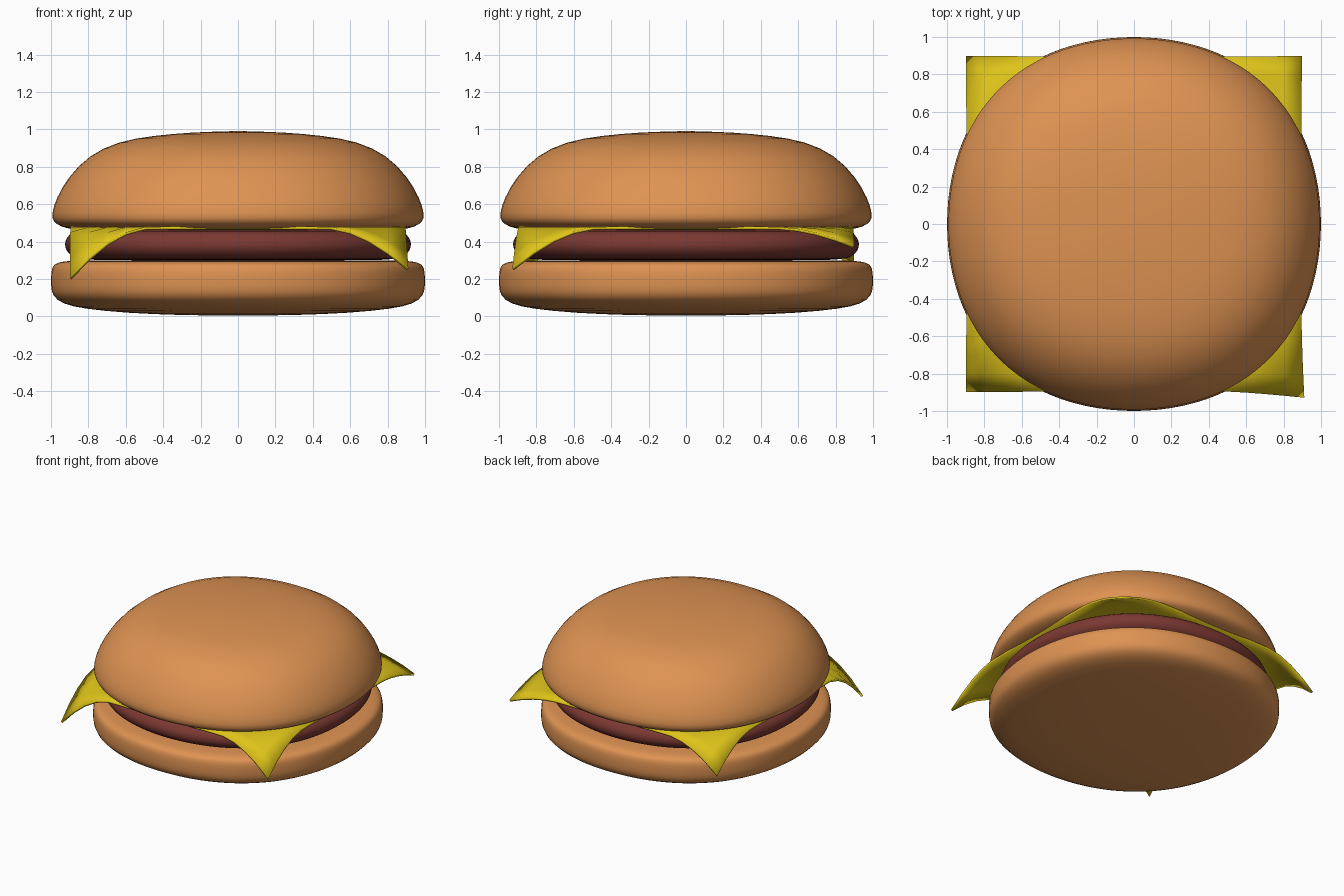
import bpy
import bmesh
from math import sin, cos, pi

cube = bpy.data.objects.get("Cube")
if cube:
    bpy.data.objects.remove(cube, do_unlink=True)


def make_material(name, rgb):
    mat = bpy.data.materials.new(name)
    mat.use_nodes = True
    mat.diffuse_color = (*rgb, 1)
    bsdf = mat.node_tree.nodes["Principled BSDF"]
    bsdf.inputs["Base Color"].default_value = (*rgb, 1)
    bsdf.inputs["Roughness"].default_value = 0.7
    return mat


def make_object(name, bm, mat):
    bmesh.ops.recalc_face_normals(bm, faces=bm.faces)
    for face in bm.faces:
        face.smooth = True
    mesh = bpy.data.meshes.new(name)
    bm.to_mesh(mesh)
    bm.free()
    mesh.materials.append(mat)
    obj = bpy.data.objects.new(name, mesh)
    bpy.context.collection.objects.link(obj)
    return obj


def rounded_lathe(name, profile, mat, segments=48):
    """Spin a (radius, height) profile, a touch fuller on the diagonals."""
    bm = bmesh.new()
    rings = []
    for radius, z in profile[1:-1]:
        ring = []
        for i in range(segments):
            a = 2 * pi * i / segments
            r = radius * (1 + 0.03 * sin(2 * a) ** 2)
            ring.append(bm.verts.new((r * cos(a), r * sin(a), z)))
        rings.append(ring)
    first = bm.verts.new((0, 0, profile[0][1]))
    last = bm.verts.new((0, 0, profile[-1][1]))
    for i in range(segments):
        j = (i + 1) % segments
        bm.faces.new((first, rings[0][i], rings[0][j]))
        bm.faces.new((last, rings[-1][j], rings[-1][i]))
        for low, high in zip(rings, rings[1:]):
            bm.faces.new((low[i], low[j], high[j], high[i]))
    obj = make_object(name, bm, mat)
    subsurf = obj.modifiers.new("Smooth", 'SUBSURF')
    subsurf.levels = subsurf.render_levels = 1
    return obj


bun = make_material("toasted bun", (0.73, 0.29, 0.085))
meat = make_material("cooked meat", (0.20, 0.04, 0.032))
yellow = make_material("yellow cheese", (0.73, 0.55, 0.01))

# Bottom bun: straight side, shallow curved base
rounded_lathe("bottom_bun", [
    (0, 0.005), (0.3, 0.006), (0.6, 0.018), (0.82, 0.04), (0.94, 0.065),
    (0.995, 0.11), (1.002, 0.16), (1.002, 0.24), (0.99, 0.28),
    (0.94, 0.295), (0.85, 0.3), (0.4, 0.3), (0, 0.3)], bun)

# Patty: flat disc with a rounded rim
rounded_lathe("patty", [
    (0, 0.3), (0.5, 0.3), (0.84, 0.3), (0.89, 0.32), (0.92, 0.35),
    (0.93, 0.385), (0.92, 0.42), (0.89, 0.45), (0.84, 0.465),
    (0.5, 0.465), (0, 0.465)], meat)

# Top bun: domed crown with a tucked-in lower lip
rounded_lathe("top_bun", [
    (0, 0.46), (0.4, 0.46), (0.8, 0.46), (0.89, 0.465), (0.95, 0.48),
    (0.99, 0.505), (1.0, 0.545), (0.975, 0.63), (0.91, 0.745),
    (0.8, 0.862), (0.64, 0.937), (0.45, 0.967), (0.25, 0.984),
    (0, 0.992)], bun)

# Cheese slice: square sheet whose corners droop by different amounts
droop = {(-1, -1): 0.27, (1, -1): 0.22, (1, 1): 0.1, (-1, 1): 0.21}
bm = bmesh.new()
bmesh.ops.create_grid(bm, x_segments=18, y_segments=18, size=0.895)
for v in bm.verts:
    corner = (1 if v.co.x > 0 else -1, 1 if v.co.y > 0 else -1)
    t = max(0, (abs(v.co.x) + abs(v.co.y) - 1.37) / 0.42)
    v.co.z = 0.472 - droop[corner] * t ** 1.8
    if corner == (1, -1):
        v.co.x += 0.012 * t ** 2
        v.co.y -= 0.03 * t ** 1.5
cheese = make_object("cheese_slice", bm, yellow)
solid = cheese.modifiers.new("Thickness", 'SOLIDIFY')
solid.thickness = 0.015
solid.offset = 0

# Keep the thin cheese rim crisp
bpy.ops.object.select_all(action='DESELECT')
cheese.select_set(True)
bpy.context.view_layer.objects.active = cheese
bpy.ops.object.shade_smooth_by_angle(angle=0.7)
